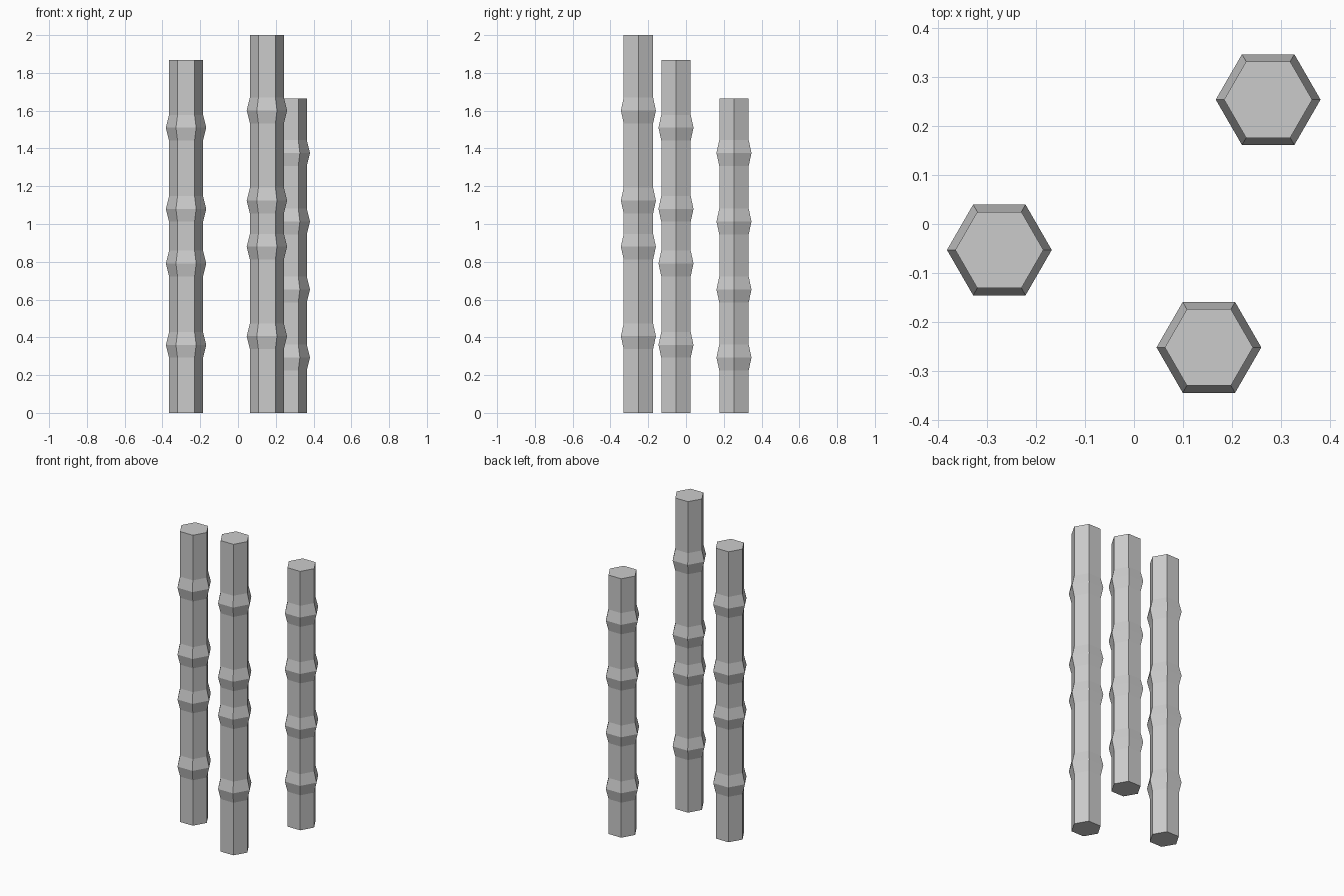
import bpy, bmesh
from math import cos, sin, pi

if "Cube" in bpy.data.objects:
    bpy.data.objects.remove(bpy.data.objects["Cube"])

STALK_R, NODE_R, NODE_HALF, SIDES = 0.09, 0.107, 0.068, 6


def stalk(name, x, y, height, nodes):
    # Hexagonal stalk lofted through rings, swelling at each node
    profile = [(0, STALK_R)]
    for z in nodes:
        profile += [(z - NODE_HALF, STALK_R), (z, NODE_R), (z + NODE_HALF, STALK_R)]
    profile.append((height, STALK_R))

    bm = bmesh.new()
    rings = [[bm.verts.new((r * cos(2 * pi * i / SIDES), r * sin(2 * pi * i / SIDES), z))
              for i in range(SIDES)] for z, r in profile]
    for low, high in zip(rings, rings[1:]):
        for i in range(SIDES):
            j = (i + 1) % SIDES
            bm.faces.new((low[i], low[j], high[j], high[i]))
    bm.faces.new(rings[0][::-1])
    bm.faces.new(rings[-1])

    mesh = bpy.data.meshes.new(name)
    bm.to_mesh(mesh)
    bm.free()
    obj = bpy.data.objects.new(name, mesh)
    obj.location = (x, y, 0)
    bpy.context.collection.objects.link(obj)


# Three stalks of different heights
stalk("left_stalk", -0.275, -0.053, 1.868, (0.36, 0.791, 1.08, 1.51))
stalk("front_stalk", 0.153, -0.252, 2.0, (0.406, 0.88, 1.124, 1.601))
stalk("back_stalk", 0.274, 0.254, 1.665, (0.293, 0.653, 1.013, 1.376))
